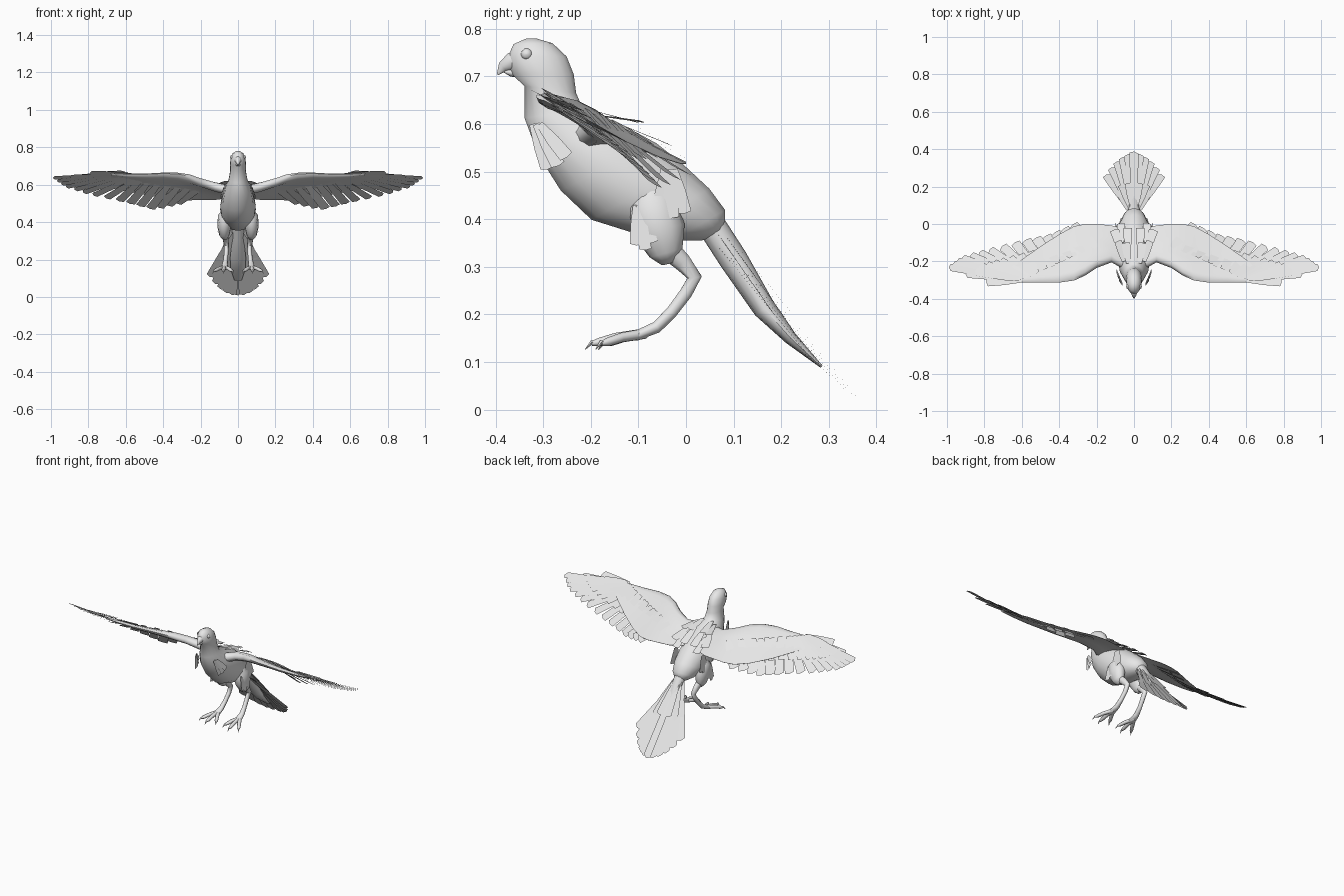
import bpy, bmesh, math
from mathutils import Vector as V

grey = bpy.data.materials.new("plumage_grey")
grey.diffuse_color = (0.8, 0.8, 0.8, 1)


def make(name, verts, faces, smooth=True, mirror=False):
    me = bpy.data.meshes.new(name)
    me.from_pydata([tuple(v) for v in verts], [], faces)
    if smooth:
        bm = bmesh.new()
        bm.from_mesh(me)
        bmesh.ops.recalc_face_normals(bm, faces=bm.faces)
        bm.to_mesh(me)
        bm.free()
    me.materials.append(grey)
    ob = bpy.data.objects.new(name, me)
    bpy.context.collection.objects.link(ob)
    if mirror:
        ob.modifiers.new("mirror", 'MIRROR').use_mirror_merge = False
    if smooth:
        bpy.ops.object.select_all(action='DESELECT')
        bpy.context.view_layer.objects.active = ob
        ob.select_set(True)
        bpy.ops.object.shade_smooth_by_angle(angle=math.radians(60))
    return ob


def skin(name, rings, mirror=False):
    """Closed surface through a list of equal rings of points."""
    n = len(rings[0])
    verts = [p for r in rings for p in r]
    faces = [(a * n + i, a * n + (i + 1) % n, (a + 1) * n + (i + 1) % n, (a + 1) * n + i)
             for a in range(len(rings) - 1) for i in range(n)]
    faces += [tuple(range(n)), tuple(range(len(verts) - n, len(verts)))]
    return make(name, verts, faces, True, mirror)


def ellipse(c, u, v, n):
    return [c + u * math.cos(2 * math.pi * i / n) + v * math.sin(2 * math.pi * i / n)
            for i in range(n)]


def tube(name, path, n=10, mirror=False):
    """Path points are (x, y, z, half width, half depth)."""
    pts = [V(p[:3]) for p in path]
    rings = []
    for i, p in enumerate(path):
        d = (pts[min(i + 1, len(pts) - 1)] - pts[max(i - 1, 0)]).normalized()
        depth = d.cross(V((1, 0, 0))).normalized()
        side = depth.cross(d).normalized()
        rings.append(ellipse(pts[i], side * p[3], depth * p[4], n))
    return skin(name, rings, mirror)


def feathers(name, items, normal, mirror=True):
    """Flat blunt feathers given as (base, tip, width)."""
    verts, faces = [], []
    for b, t, w in items:
        b, t = V(b), V(t)
        s = V(normal).cross(t - b).normalized() * w / 2
        k = len(verts)
        verts += [b - s * .5, b.lerp(t, .5) - s * .9, b.lerp(t, .96) - s, t,
                  b.lerp(t, .98) + s, b.lerp(t, .5) + s * .9, b + s * .5]
        faces.append(tuple(range(k, k + 7)))
    return make(name, verts, faces, False, mirror)


def along(points, t):
    """Point at fraction t of a polyline, equal steps per segment."""
    f = t * (len(points) - 1)
    i = min(int(f), len(points) - 2)
    return V(points[i]).lerp(V(points[i + 1]), f - i)


# Head, neck and body: back point, front point, half width
sections = [(-.315, .780, -.335, .780, .008), (-.280, .770, -.363, .768, .028),
            (-.250, .742, -.375, .742, .040), (-.235, .705, -.368, .705, .043),
            (-.230, .665, -.340, .680, .042), (-.215, .630, -.340, .612, .052),
            (-.140, .603, -.312, .535, .080), (-.060, .560, -.265, .460, .092),
            (.000, .512, -.200, .398, .093), (.050, .465, -.110, .370, .083),
            (.083, .420, -.030, .355, .062), (.083, .385, .030, .355, .036),
            (.070, .368, .050, .358, .010)]
skin("body", [ellipse(V((0, (a + c) / 2, (b + d) / 2)), V((w, 0, 0)),
                      V((0, (a - c) / 2, (b - d) / 2)), 18)
              for a, b, c, d, w in sections])

# Hooked beak and eyes
tube("upper_beak", [(0, -.345, .733, .026, .024), (0, -.368, .731, .018, .020),
                    (0, -.385, .720, .010, .012), (0, -.396, .704, .002, .002)], 10)
tube("lower_beak", [(0, -.345, .706, .018, .010), (0, -.368, .708, .012, .008),
                    (0, -.382, .711, .003, .003)], 8)
eye = [ellipse(V((.033 + .009 * math.sin(a), -.335, .747)), V((0, .012 * math.cos(a), 0)),
               V((0, 0, .012 * math.cos(a))), 10) for a in (0, .5, 1, 1.5)]
skin("eye", eye, True)

# Wing core: x, leading y z, trailing y z, thickness
wing = [(.04, -.25, .575, -.03, .53, .03), (.12, -.205, .595, -.008, .52, .03),
        (.20, -.235, .622, .000, .52, .026), (.26, -.275, .645, .000, .517, .024),
        (.32, -.302, .657, -.012, .517, .020), (.40, -.313, .660, -.055, .53, .016),
        (.50, -.313, .655, -.12, .56, .013), (.60, -.313, .655, -.19, .60, .010),
        (.68, -.315, .660, -.26, .63, .005)]
profile = [(0, 0), (.04, .7), (.14, 1), (.35, .6), (.7, .2), (1, .03),
           (1, -.03), (.7, -.05), (.35, -.2), (.14, -.8), (.04, -.6)]
rings = []
for x, ly, lz, ty, tz, h in wing:
    lead, trail = V((x, ly, lz)), V((x, ty, tz))
    up = V((1, 0, 0)).cross(trail - lead).normalized()
    rings.append([lead.lerp(trail, s) + up * h * k for s, k in profile])
skin("wing", rings, True)

# Flight feathers and the shorter rows covering them
roots = [(.20, -.13, .578), (.35, -.19, .608), (.50, -.26, .632), (.56, -.285, .643),
         (.60, -.295, .650), (.62, -.30, .655)]
tips = [(.33, -.005, .50), (.46, -.06, .465), (.61, -.09, .50), (.80, -.145, .54),
        (.93, -.185, .58), (.99, -.23, .622)]
slope = (0, .45, .9)
flight = [(along(roots, i / 14), along(tips, i / 14) + V((0, 0, .001 * i)), .062 - .0014 * i)
          for i in range(15)]
flight += [((.60, -.298, .656), (.90, -.268, .643), .042),
           ((.60, -.302, .660), (.79, -.312, .664), .048)]
feathers("flight_feathers", flight, slope)
for name, reach, lift, count in (("long_coverts", .62, .012, 14), ("short_coverts", .36, .017, 12)):
    row = []
    for i in range(count):
        a, b = along(roots, i / (count - 1)), along(tips, i / (count - 1))
        up = V((0, .4, .9)) * lift
        row.append((a + up, a.lerp(b, reach) + up * .8, .05))
    feathers(name, row, slope)

# Shoulder and back feathers
feathers("back_feathers", [
    ((.03, -.21, .632), (.045, -.10, .603), .045), ((.055, -.20, .62), (.085, -.09, .605), .04),
    ((.07, -.14, .60), (.105, -.03, .555), .05), ((.03, -.13, .608), (.035, -.02, .55), .05),
    ((.065, -.10, .583), (.07, .005, .525), .045)], slope)

# Small feather fans on breast, flank and thigh
feathers("breast_feathers", [((.062, -.322, .60), (.080, -.29, .505), .03),
                             ((.066, -.315, .60), (.088, -.268, .512), .03),
                             ((.070, -.308, .60), (.094, -.25, .53), .03)], (1, 0, 0))
feathers("flank_feathers", [((.092, -.045, .505), (.100, -.058, .40), .032),
                            ((.094, -.035, .505), (.104, -.03, .402), .032),
                            ((.092, -.025, .505), (.100, -.003, .412), .03)], (1, 0, 0))
feathers("thigh_feathers", [((.095, -.105, .43), (.108, -.105, .345), .026),
                            ((.098, -.098, .43), (.113, -.085, .335), .026),
                            ((.096, -.092, .43), (.108, -.072, .35), .026)], (1, 0, 0))

# Tail: tapering root and a spread fan
tube("tail_root", [(0, .045, .40, .034, .03), (0, .10, .315, .030, .030),
                   (0, .165, .212, .042, .024), (0, .22, .15, .04, .014),
                   (0, .285, .09, .02, .003)], 12)
tail_up = (0, .75, .65)
fan = []
for i in range(1, 6):
    f = i / 5
    drop = V(tail_up) * (-.005 * i)
    fan.append((V((.016 * f, .085, .36)) + drop,
                V((.15 * f, .382 - .10 * f * f, .008 + .115 * f * f)) + drop, .048))
feathers("tail_fan", fan, tail_up)
feathers("tail_middle_feather", [((0, .08, .37), (0, .388, .008), .048)], tail_up, False)
feathers("tail_coverts", [((.03, .07, .365), (.095, .185, .20), .03),
                          ((.02, .08, .37), (.07, .21, .19), .035),
                          ((.01, .085, .372), (.03, .22, .205), .04)], tail_up)

# Legs, feet and claws
tube("thigh", [(.055, -.075, .47, .02, .03), (.068, -.07, .43, .040, .052),
               (.073, -.055, .375, .037, .054), (.073, -.042, .33, .027, .036),
               (.070, -.036, .308, .012, .016)], 12, True)
tube("shank", [(.070, -.035, .335, .019, .024), (.066, -.008, .31, .016, .020),
               (.062, .018, .278, .013, .016), (.062, .000, .245, .012, .014),
               (.066, -.030, .205, .012, .013), (.070, -.062, .173, .015, .013),
               (.073, -.105, .155, .022, .011), (.074, -.12, .152, .012, .006)], 10, True)
for name, x, y in (("inner", .030, -.172), ("middle", .078, -.198), ("outer", .128, -.178)):
    a, b = V((.073, -.085, .160)), V((x, y, .139))
    m = a.lerp(b, .55) + V((0, 0, .003))
    c = a.lerp(b, .85)
    tube(name + "_toe", [(*a, .011, .011), (*m, .011, .010), (*c, .010, .009),
                         (*b, .005, .005)], 8, True)
    e = b + (b - a).normalized() * .014 + V((0, 0, -.010))
    tube(name + "_claw", [(*c, .006, .006), (*(b + V((0, 0, .003))), .005, .005),
                          (*e, .001, .001)], 6, True)
